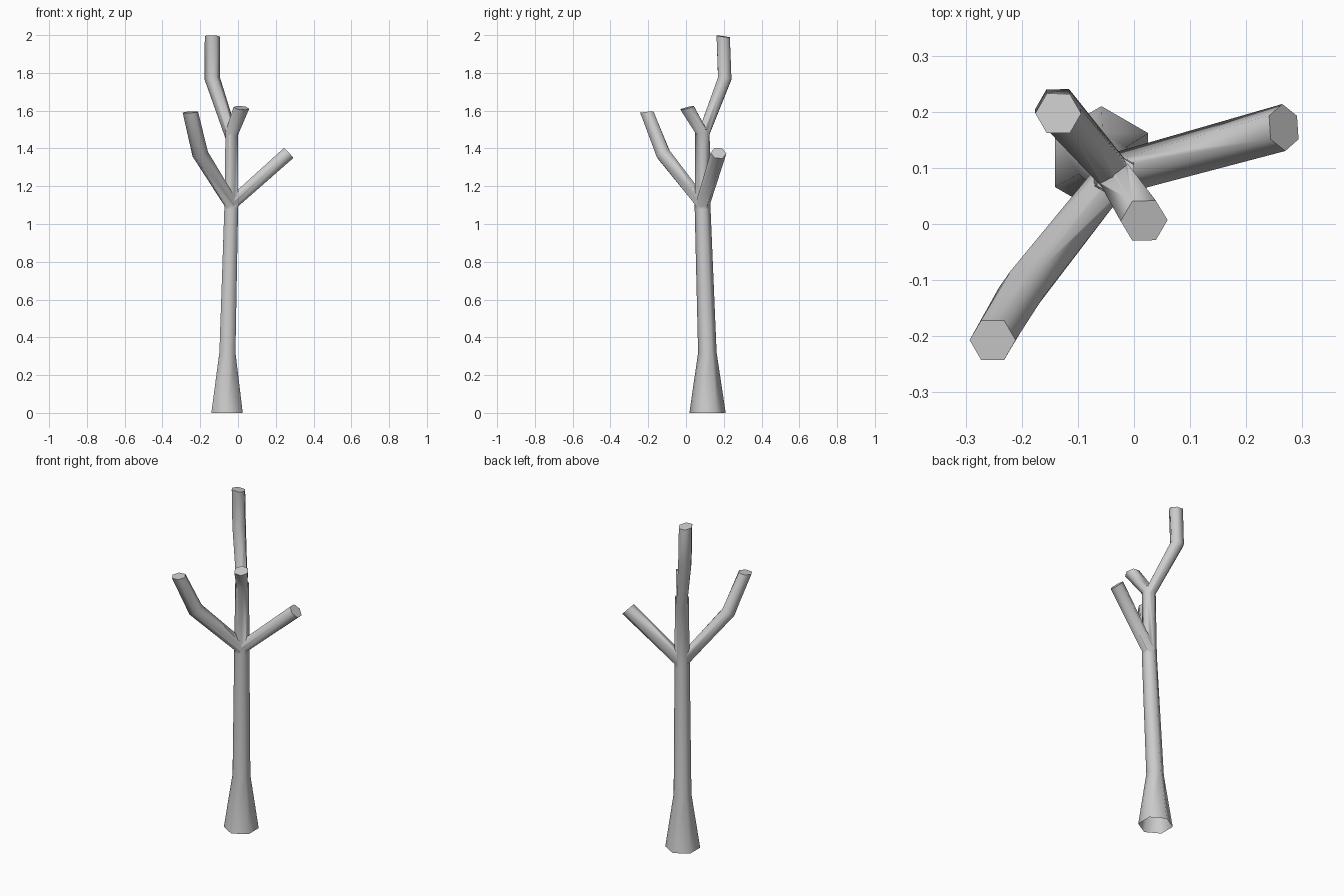
import bpy, bmesh, math
from mathutils import Vector

if "Cube" in bpy.data.objects:
    bpy.data.objects.remove(bpy.data.objects["Cube"])

X, Y = Vector((1, 0, 0)), Vector((0, 1, 0))


def limb(name, rings, ref, end_dir=None, start_dir=None):
    """Closed six-sided tube; rings hold (x, y, z, radius), a corner points along ref."""
    pts = [Vector(r[:3]) for r in rings]
    bm = bmesh.new()
    loops = []
    for i, p in enumerate(pts):
        t = Vector()
        if i > 0:
            t += (p - pts[i - 1]).normalized()
        if i < len(pts) - 1:
            t += (pts[i + 1] - p).normalized()
        if i == len(pts) - 1 and end_dir:
            t = Vector(end_dir)
        if i == 0 and start_dir:
            t = Vector(start_dir)
        t.normalize()
        u = (ref - t * ref.dot(t)).normalized()
        v = t.cross(u)
        loops.append([bm.verts.new(p + rings[i][3] * (math.cos(k * math.pi / 3) * u
                      + math.sin(k * math.pi / 3) * v)) for k in range(6)])
    for a, b in zip(loops, loops[1:]):
        for k in range(6):
            bm.faces.new((a[k], a[(k + 1) % 6], b[(k + 1) % 6], b[k]))
    bm.faces.new(loops[0][::-1])
    bm.faces.new(loops[-1])
    bmesh.ops.recalc_face_normals(bm, faces=bm.faces)
    me = bpy.data.meshes.new(name)
    bm.to_mesh(me)
    bm.free()
    ob = bpy.data.objects.new(name, me)
    bpy.context.collection.objects.link(ob)
    return ob


UP = (0, 0, 1)

# Trunk with flared foot
trunk = limb("tree", [(-.058, .114, 0, .096), (-.056, .113, .32, .049),
                      (-.036, .088, 1.08, .042), (-.033, .087, 1.5, .038)], Y, UP, UP)

# Leader, side branches and the short twig
branches = [
    limb("leader", [(-.033, .087, 1.46, .034), (-.136, .205, 1.77, .041),
                    (-.135, .197, 1.993, .041)], X, (.05, .15, 1)),
    limb("left_branch", [(-.038, .085, 1.11, .038), (-.2, -.12, 1.37, .043),
                         (-.252, -.207, 1.592, .041)], X, (-.05, -.1, 1)),
    limb("right_branch", [(-.03, .09, 1.11, .038), (.267, .172, 1.375, .042)], Y,
         (.8, .1, .75)),
    limb("short_twig", [(-.037, .092, 1.47, .034), (.018, .006, 1.615, .042)], X,
         (.1, -.25, 1)),
]

# Weld everything into one skin
for b in branches:
    m = trunk.modifiers.new(b.name, 'BOOLEAN')
    m.operation = 'UNION'
    m.solver = 'EXACT'
    m.object = b
dg = bpy.context.evaluated_depsgraph_get()
skin = bpy.data.meshes.new_from_object(trunk.evaluated_get(dg))
trunk.modifiers.clear()
trunk.data = skin
for b in branches:
    bpy.data.objects.remove(b)

# Open the foot
bm = bmesh.new()
bm.from_mesh(skin)
foot = [f for f in bm.faces if all(v.co.z < .001 for v in f.verts)]
bmesh.ops.delete(bm, geom=foot, context='FACES')
bm.to_mesh(skin)
bm.free()

bpy.context.view_layer.objects.active = trunk
trunk.select_set(True)
bpy.ops.object.shade_smooth_by_angle(angle=math.radians(65))
